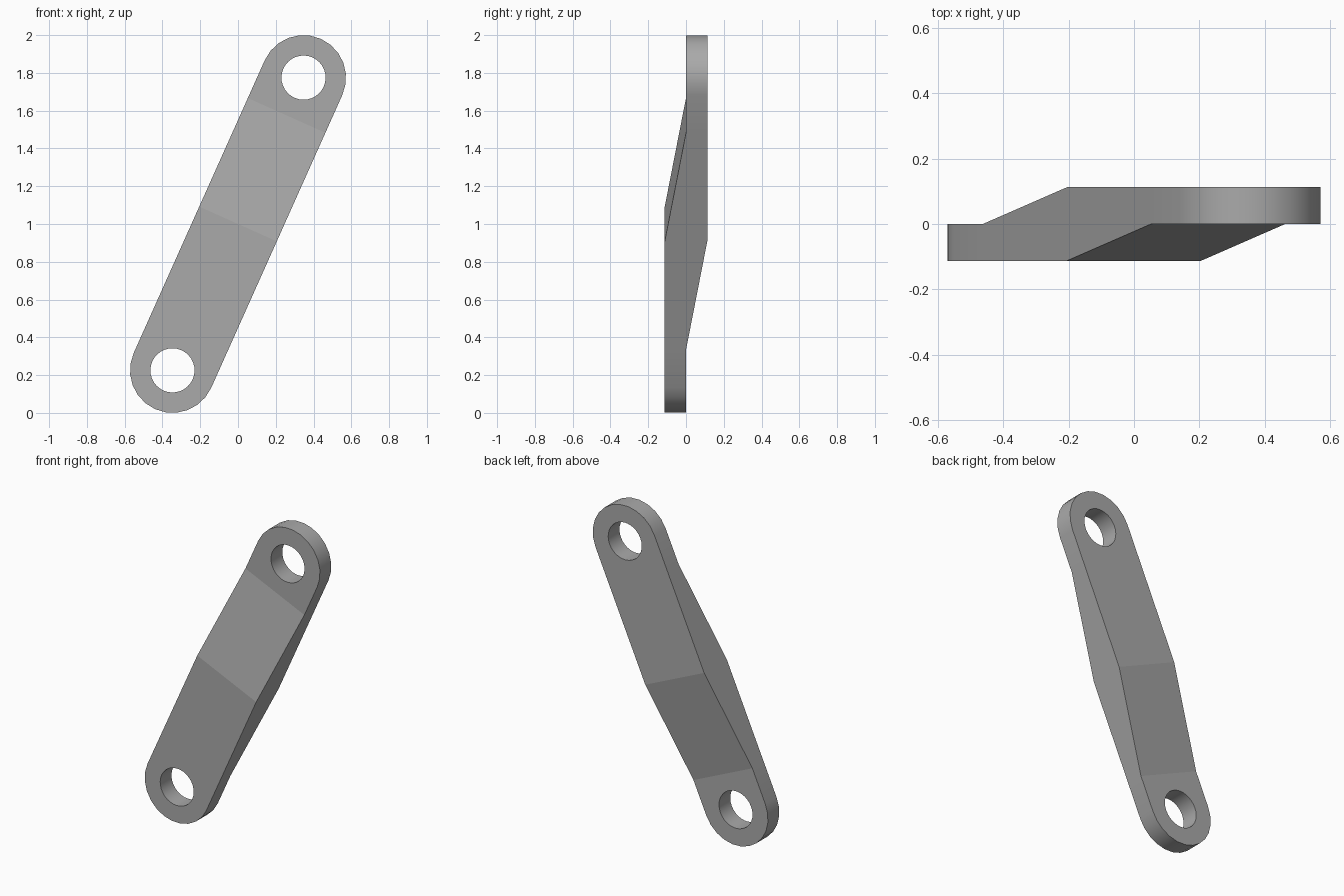
import bpy
import bmesh
from math import sin, cos, pi, atan2
from mathutils import Matrix

cube = bpy.data.objects.get("Cube")
if cube:
    bpy.data.objects.remove(cube, do_unlink=True)

REACH = 0.849        # middle to hole centre, along the arm
RADIUS = 0.225       # rounded end, also half the width
HOLE = 0.117
THICK = 0.1125
BEND = 0.63          # where the offset starts and ends
ARC = 12
TILT = Matrix.Rotation(-atan2(0.347, 0.775), 4, "Y").inverted()

grey = bpy.data.materials.new("Plain grey")
grey.use_nodes = True
grey.diffuse_color = (0.4, 0.4, 0.4, 1)
grey.node_tree.nodes["Principled BSDF"].inputs["Base Color"].default_value = (0.4, 0.4, 0.4, 1)


def clamp(t):
    return max(0.0, min(1.0, t))


def front_y(z):
    return THICK * (clamp(z / BEND) - 1)


def back_y(z):
    return THICK * clamp(z / BEND + 1)


# Offset arm: flat outline, front and back skins following the bends
bm = bmesh.new()


def pair(x, z):
    return bm.verts.new((x, front_y(z), z)), bm.verts.new((x, back_y(z), z))


right = [pair(RADIUS, z) for z in (-BEND, 0, BEND)]
left = [pair(-RADIUS, z) for z in (-BEND, 0, BEND)]
angles = [pi * i / ARC for i in range(ARC + 1)]
top = [pair(RADIUS * cos(a), REACH + RADIUS * sin(a)) for a in angles]
bottom = [pair(-RADIUS * cos(a), -REACH - RADIUS * sin(a)) for a in angles]

panels = [
    [right[2]] + top + [left[2]],
    [left[0]] + bottom + [right[0]],
    [right[0], right[1], left[1], left[0]],
    [right[1], right[2], left[2], left[1]],
]
for panel in panels:
    for side in (0, 1):
        bm.faces.new([p[side] for p in panel])
rim = right + top + left[::-1] + bottom
for a, b in zip(rim, rim[1:] + rim[:1]):
    bm.faces.new((a[0], b[0], b[1], a[1]))
bmesh.ops.recalc_face_normals(bm, faces=bm.faces)
mesh = bpy.data.meshes.new("link_arm")
bm.to_mesh(mesh)
bm.free()
arm = bpy.data.objects.new("link_arm", mesh)
bpy.context.collection.objects.link(arm)
mesh.materials.append(grey)

# Pin holes through both ends
for z in (-REACH, REACH):
    bpy.ops.mesh.primitive_cylinder_add(vertices=32, radius=HOLE, depth=1,
                                        location=(0, 0, z), rotation=(pi / 2, 0, 0))
    cutter = bpy.context.object
    cutter.name = "hole_cutter"
    cutter.hide_render = True
    cutter.data.materials.append(grey)
    cut = arm.modifiers.new("pin_hole", "BOOLEAN")
    cut.operation = "DIFFERENCE"
    cut.solver = "EXACT"
    cut.object = cutter
    bpy.context.view_layer.objects.active = arm
    bpy.ops.object.modifier_apply(modifier=cut.name)
    bpy.data.objects.remove(cutter, do_unlink=True)

# Smooth rim and bores, crisp flat faces
for face in arm.data.polygons:
    face.use_smooth = abs(face.normal.y) < 0.1

# Lean the arm and stand it on the ground
arm.data.transform(Matrix.Translation((0, 0, 1)) @ TILT)
